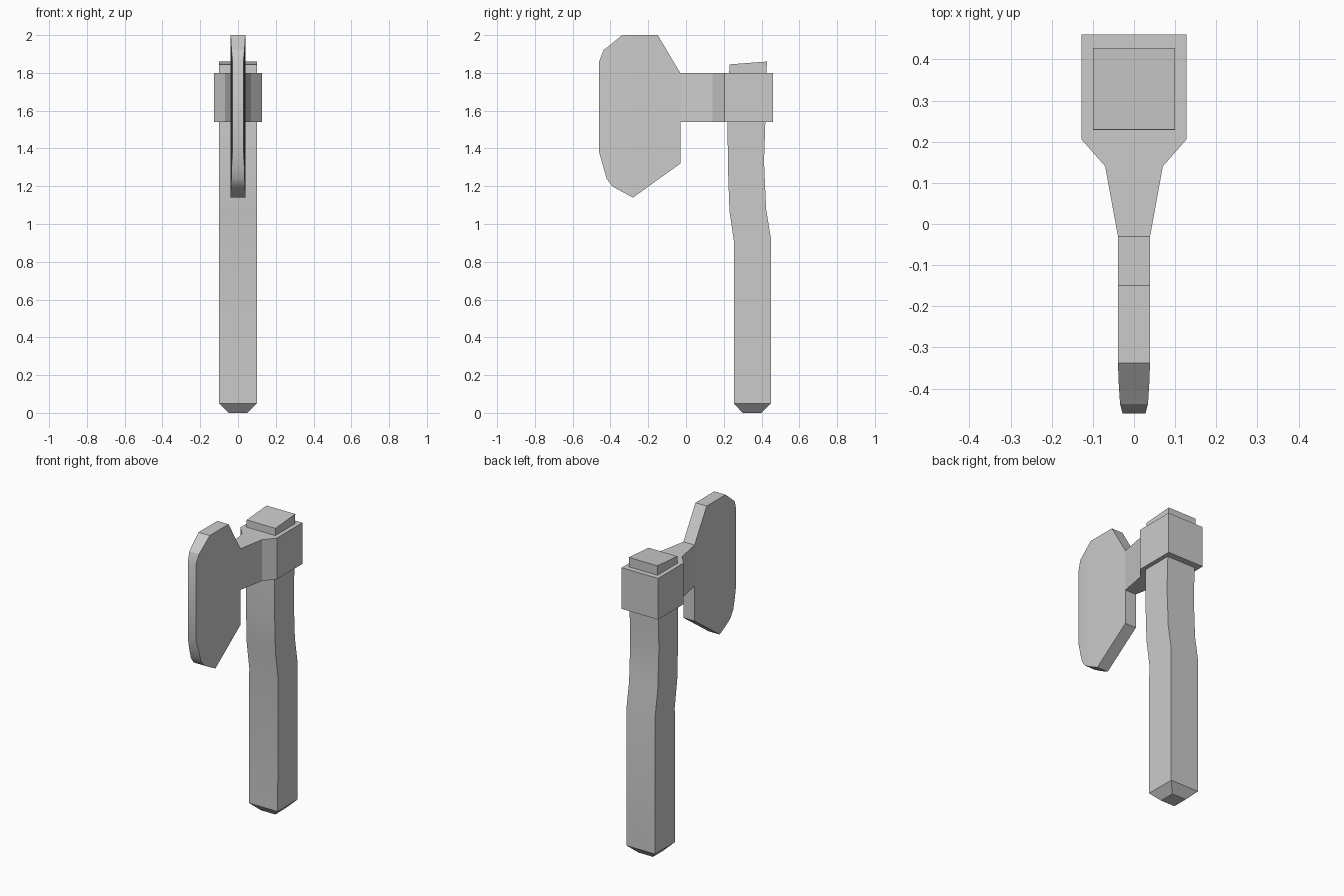
import bpy, bmesh, math

if "Cube" in bpy.data.objects:
    bpy.data.objects.remove(bpy.data.objects["Cube"])


def loft(name, rings):
    """Skin a list of four-point rings into a closed solid."""
    bm = bmesh.new()
    rows = [[bm.verts.new(p) for p in ring] for ring in rings]
    for a, b in zip(rows, rows[1:]):
        for i in range(4):
            j = (i + 1) % 4
            bm.faces.new((a[i], a[j], b[j], b[i]))
    bm.faces.new(rows[0])
    bm.faces.new(rows[-1])
    bmesh.ops.remove_doubles(bm, verts=bm.verts, dist=0.0005)
    bmesh.ops.recalc_face_normals(bm, faces=bm.faces)
    mesh = bpy.data.meshes.new(name)
    bm.to_mesh(mesh)
    bm.free()
    obj = bpy.data.objects.new(name, mesh)
    bpy.context.collection.objects.link(obj)
    bpy.ops.object.select_all(action='DESELECT')
    obj.select_set(True)
    bpy.context.view_layer.objects.active = obj
    bpy.ops.object.shade_smooth_by_angle(angle=math.radians(25))
    return obj


# Handle: half width, front (y, z), back (y, z), from butt to top
handle = [
    (0.05, (0.30, 0.0), (0.40, 0.0)),
    (0.10, (0.253, 0.05), (0.45, 0.05)),
    (0.10, (0.255, 0.90), (0.45, 0.92)),
    (0.10, (0.23, 1.07), (0.424, 1.08)),
    (0.10, (0.222, 1.30), (0.413, 1.33)),
    (0.10, (0.22, 1.54), (0.42, 1.54)),
    (0.10, (0.23, 1.845), (0.428, 1.86)),
]
loft("handle", [[(-w, *f), (w, *f), (w, *b), (-w, *b)] for w, f, b in handle])

# Axe head: y, bottom z, top z, half thickness, from cutting edge to collar
head = [
    (-0.46, 1.38, 1.86, 0.028),
    (-0.437, 1.30, 1.92, 0.034),
    (-0.42, 1.24, 1.933, 0.035),
    (-0.39, 1.20, 1.958, 0.037),
    (-0.338, 1.17, 2.0, 0.039),
    (-0.28, 1.14, 2.0, 0.039),
    (-0.15, 1.234, 2.0, 0.039),
    (-0.03, 1.32, 1.80, 0.039),
    (-0.03, 1.54, 1.80, 0.039),
    (0.14, 1.54, 1.80, 0.07),
    (0.205, 1.54, 1.80, 0.127),
    (0.46, 1.54, 1.80, 0.127),
]
loft("axe_head", [[(-w, y, lo), (w, y, lo), (w, y, hi), (-w, y, hi)]
                  for y, lo, hi, w in head])
